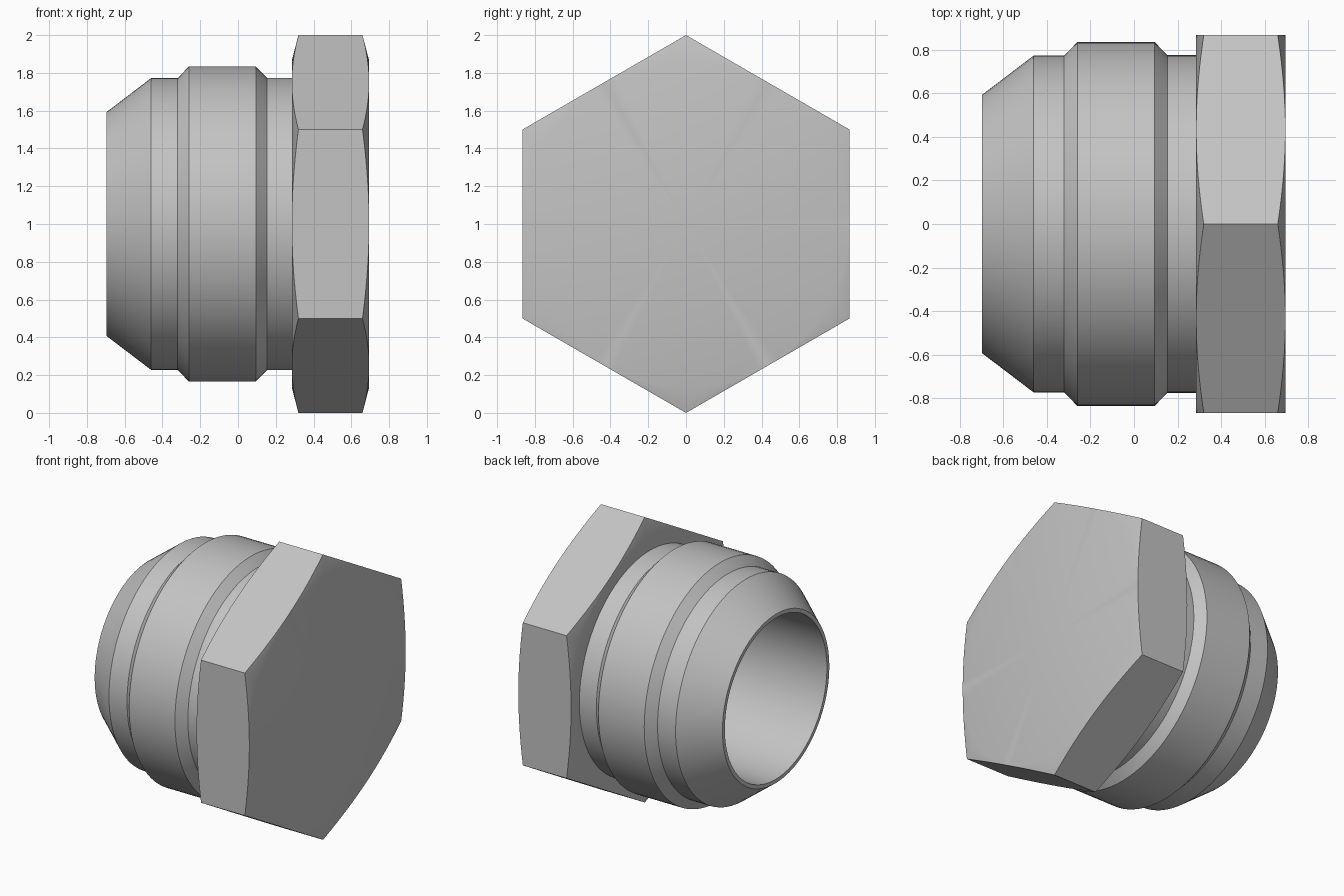
import bpy, bmesh, math

if "Cube" in bpy.data.objects:
    bpy.data.objects.remove(bpy.data.objects["Cube"])

SEG = 96          # divisions round the axis (multiple of 12 so hex corners are exact)
AXIS_Z = 1.0      # height of the plug's axis, which runs along x
FLAT = 0.866      # hexagon centre-to-flat distance

steel = bpy.data.materials.new("plain grey steel")
steel.diffuse_color = (0.55, 0.55, 0.55, 1)
steel.use_nodes = True
steel.node_tree.nodes["Principled BSDF"].inputs["Base Color"].default_value = steel.diffuse_color


def lathe(name, profile_at):
    """Turn a profile of (x, radius) points, which may vary with angle, round the x axis."""
    bm = bmesh.new()
    rings = []
    for i in range(SEG):
        a = 2 * math.pi * i / SEG
        rings.append([bm.verts.new((x, r * math.cos(a), AXIS_Z + r * math.sin(a)))
                      for x, r in profile_at(a)])
    for i, ring in enumerate(rings):
        nxt = rings[(i + 1) % SEG]
        for j in range(len(ring) - 1):
            bm.faces.new((ring[j], ring[j + 1], nxt[j + 1], nxt[j]))
    bmesh.ops.remove_doubles(bm, verts=bm.verts, dist=1e-5)
    # profiles run from the open side outward, so this winding faces outward
    bmesh.ops.reverse_faces(bm, faces=bm.faces)
    mesh = bpy.data.meshes.new(name)
    bm.to_mesh(mesh)
    bm.free()
    mesh.materials.append(steel)
    obj = bpy.data.objects.new(name, mesh)
    bpy.context.collection.objects.link(obj)
    bpy.ops.object.select_all(action='DESELECT')
    obj.select_set(True)
    bpy.context.view_layer.objects.active = obj
    bpy.ops.object.shade_smooth_by_angle(angle=math.radians(30))
    return obj


# Round body: blind bore, thin rim, tapered nose, raised collar, neck
BODY = [(0.27, 0), (0.27, 0.565), (-0.697, 0.565), (-0.697, 0.592),
        (-0.46, 0.772), (-0.32, 0.772), (-0.26, 0.834), (0.095, 0.834),
        (0.153, 0.774), (0.285, 0.774)]
lathe("plug_body", lambda a: BODY)


# Hexagonal head with conical chamfers on both ends
def hex_profile(a):
    sixth = math.pi / 3
    r = FLAT / math.cos((a + sixth / 2) % sixth - sixth / 2)
    cut = (r - FLAT) * 0.26
    return [(0.285, 0.774), (0.285, FLAT), (0.285 + cut, r),
            (0.694 - cut, r), (0.694, FLAT), (0.694, 0)]


lathe("hex_head", hex_profile)
